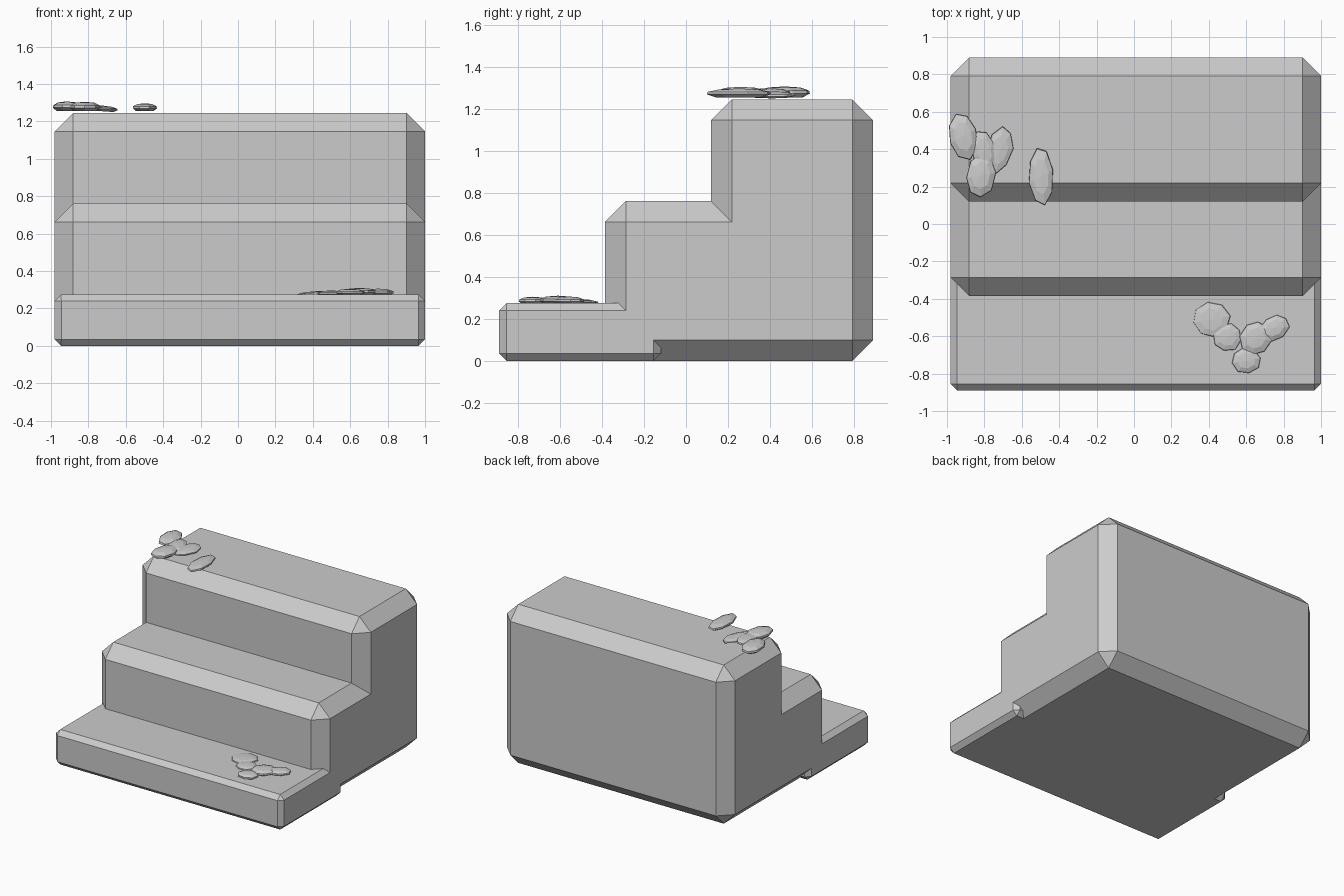
import bpy, bmesh, random
from math import cos, sin, pi, radians
from mathutils import Matrix

if "Cube" in bpy.data.objects:
    bpy.data.objects.remove(bpy.data.objects["Cube"])

random.seed(4)


def add_object(name, bm):
    bmesh.ops.recalc_face_normals(bm, faces=bm.faces)
    mesh = bpy.data.meshes.new(name)
    bm.to_mesh(mesh)
    bm.free()
    obj = bpy.data.objects.new(name, mesh)
    bpy.context.collection.objects.link(obj)
    return obj


def step_block(name, y0, y1, height, chamfer):
    """Box with a single flat chamfer on every edge."""
    x0, x1 = -0.98, 1.0
    bm = bmesh.new()
    size = Matrix.Diagonal((x1 - x0, y1 - y0, height, 1))
    centre = Matrix.Translation(((x0 + x1) / 2, (y0 + y1) / 2, height / 2))
    bmesh.ops.create_cube(bm, size=1, matrix=centre @ size)
    bmesh.ops.bevel(bm, geom=bm.edges[:], offset=chamfer, segments=1,
                    profile=0.5, affect='EDGES')
    return add_object(name, bm)


def flat_leaf(name, x, y, z, width, length, height, turn, roll=0):
    """Thin eight-sided pad: stacked rings with a low peak on top."""
    sides = 8
    bm = bmesh.new()
    wobble = [random.uniform(0.93, 1.05) for _ in range(sides)]
    rings = []
    for level, radius in ((0, 0.72), (0.35, 1.0), (0.62, 0.97), (0.9, 0.62)):
        rings.append([bm.verts.new((
            cos(2 * pi * i / sides + 0.2) * radius * wobble[i] * width / 2,
            sin(2 * pi * i / sides + 0.2) * radius * wobble[i] * length / 2,
            level * height)) for i in range(sides)])
    for low, high in zip(rings, rings[1:]):
        for i in range(sides):
            j = (i + 1) % sides
            bm.faces.new((low[i], low[j], high[j], high[i]))
    bm.faces.new(rings[0])
    peak = bm.verts.new((0, 0, height))
    for i in range(sides):
        bm.faces.new((rings[-1][i], rings[-1][(i + 1) % sides], peak))
    place = (Matrix.Translation((x, y, z)) @ Matrix.Rotation(radians(roll), 4, 'Y')
             @ Matrix.Rotation(radians(turn), 4, 'Z'))
    bm.transform(place)
    return add_object(name, bm)


# Stair blocks, overlapping front to back
step_block("lower_step", -0.89, -0.12, 0.275, 0.035)
step_block("middle_step", -0.385, 0.385, 0.76, 0.098)
step_block("upper_step", 0.12, 0.89, 1.245, 0.098)

# Leaves hovering just above the upper step
upper = [
    (-0.915, 0.470, 1.255, 0.16, 0.26, 0.052, 10, 0),
    (-0.820, 0.260, 1.255, 0.16, 0.25, 0.050, -8, 0),
    (-0.805, 0.390, 1.258, 0.13, 0.22, 0.040, 12, 3),
    (-0.720, 0.395, 1.254, 0.14, 0.26, 0.030, -14, 4),
    (-0.498, 0.255, 1.255, 0.13, 0.31, 0.042, 3, 0),
]
# Leaves lying on the lower step
lower = [
    (0.415, -0.510, 0.266, 0.21, 0.19, 0.026, 0, -3),
    (0.500, -0.605, 0.268, 0.16, 0.15, 0.028, 20, 0),
    (0.600, -0.730, 0.270, 0.16, 0.14, 0.035, 0, 0),
    (0.650, -0.610, 0.270, 0.17, 0.19, 0.040, -20, 0),
    (0.750, -0.555, 0.270, 0.17, 0.13, 0.036, 30, 0),
]
for label, group in (("upper_leaf", upper), ("lower_leaf", lower)):
    for n, values in enumerate(group, 1):
        flat_leaf(f"{label}_{n}", *values)
